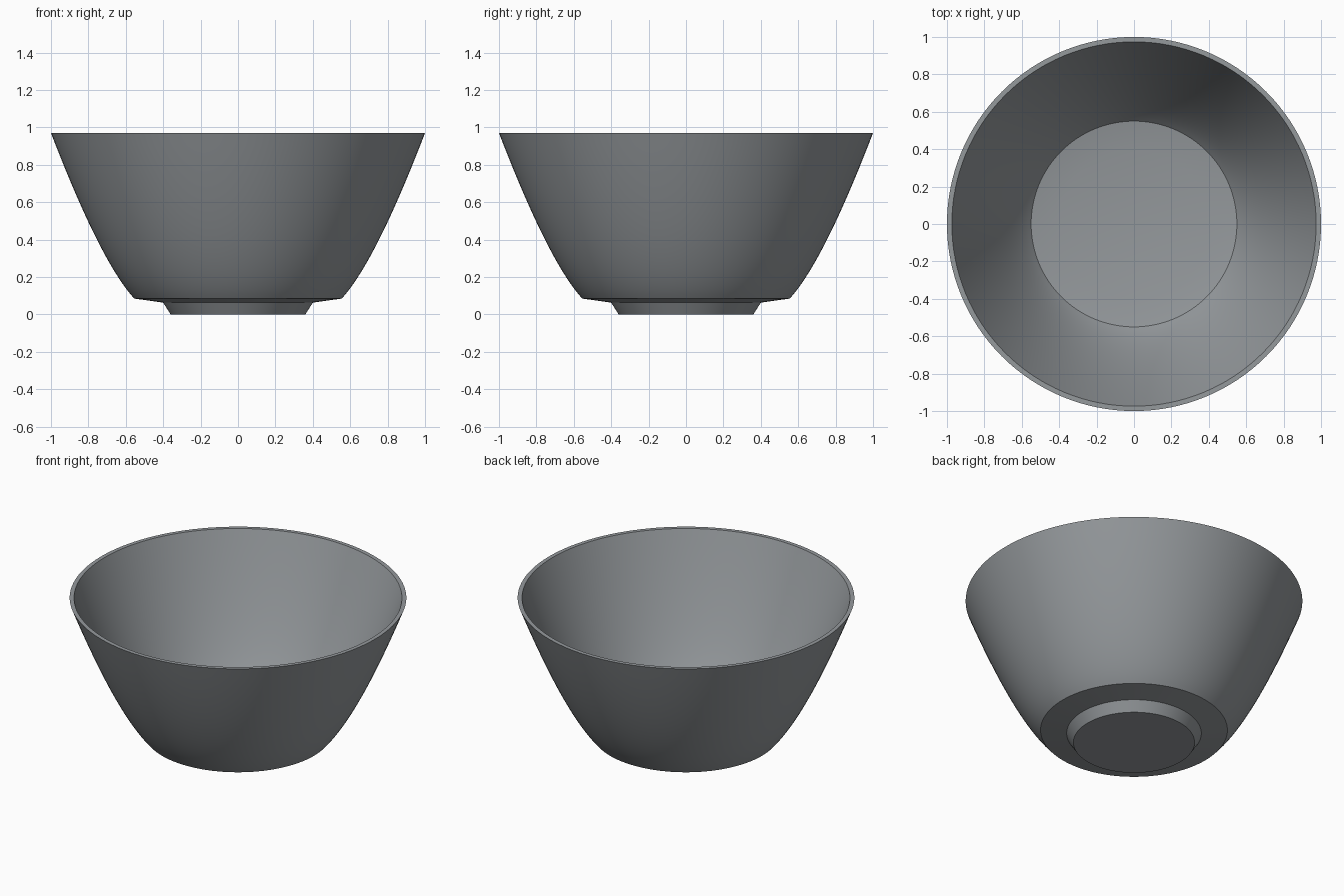
import bpy
import bmesh
import math
from mathutils import Vector

if "Cube" in bpy.data.objects:
    bpy.data.objects.remove(bpy.data.objects["Cube"])

SEGMENTS = 128


def make_material(name, colour):
    mat = bpy.data.materials.new(name)
    mat.use_nodes = True
    mat.diffuse_color = colour
    mat.node_tree.nodes["Principled BSDF"].inputs["Base Color"].default_value = colour
    return mat


def arc(start, control, end, steps=20):
    """Quadratic curve through the wall of the bowl."""
    a, b, c = Vector(start), Vector(control), Vector(end)
    ts = [i / steps for i in range(steps + 1)]
    return [tuple((1 - t) ** 2 * a + 2 * t * (1 - t) * b + t * t * c) for t in ts]


def lathe(name, profile, mat):
    """Spin a (radius, height) profile round the z axis."""
    bm = bmesh.new()
    verts = [bm.verts.new((r, 0, z)) for r, z in profile]
    edges = [bm.edges.new(pair) for pair in zip(verts, verts[1:])]
    bmesh.ops.spin(bm, geom=verts + edges, cent=(0, 0, 0), axis=(0, 0, 1),
                   angle=2 * math.pi, steps=SEGMENTS, use_duplicate=False)
    bmesh.ops.remove_doubles(bm, verts=bm.verts, dist=0.0005)
    bmesh.ops.recalc_face_normals(bm, faces=bm.faces)
    mesh = bpy.data.meshes.new(name)
    bm.to_mesh(mesh)
    bm.free()
    mesh.materials.append(mat)
    obj = bpy.data.objects.new(name, mesh)
    bpy.context.collection.objects.link(obj)
    bpy.ops.object.select_all(action="DESELECT")
    obj.select_set(True)
    bpy.context.view_layer.objects.active = obj
    return obj


grey = make_material("grey_glaze", (0.3, 0.32, 0.335, 1))

# Flared foot and shallow underside, then the outer wall up to the rim
foot = [(0, 0), (0.36, 0), (0.4, 0.063)]
outer_wall = arc((0.555, 0.085), (0.737, 0.285), (1, 0.97))

# Inner wall back down to the floor
inner_wall = arc((0.55, 0.12), (0.715, 0.3), (0.974, 0.97))[::-1]
floor = [(0.4, 0.095), (0, 0.09)]

lathe("bowl", foot + outer_wall + inner_wall + floor, grey)
bpy.ops.object.shade_smooth_by_angle(angle=math.radians(35))
